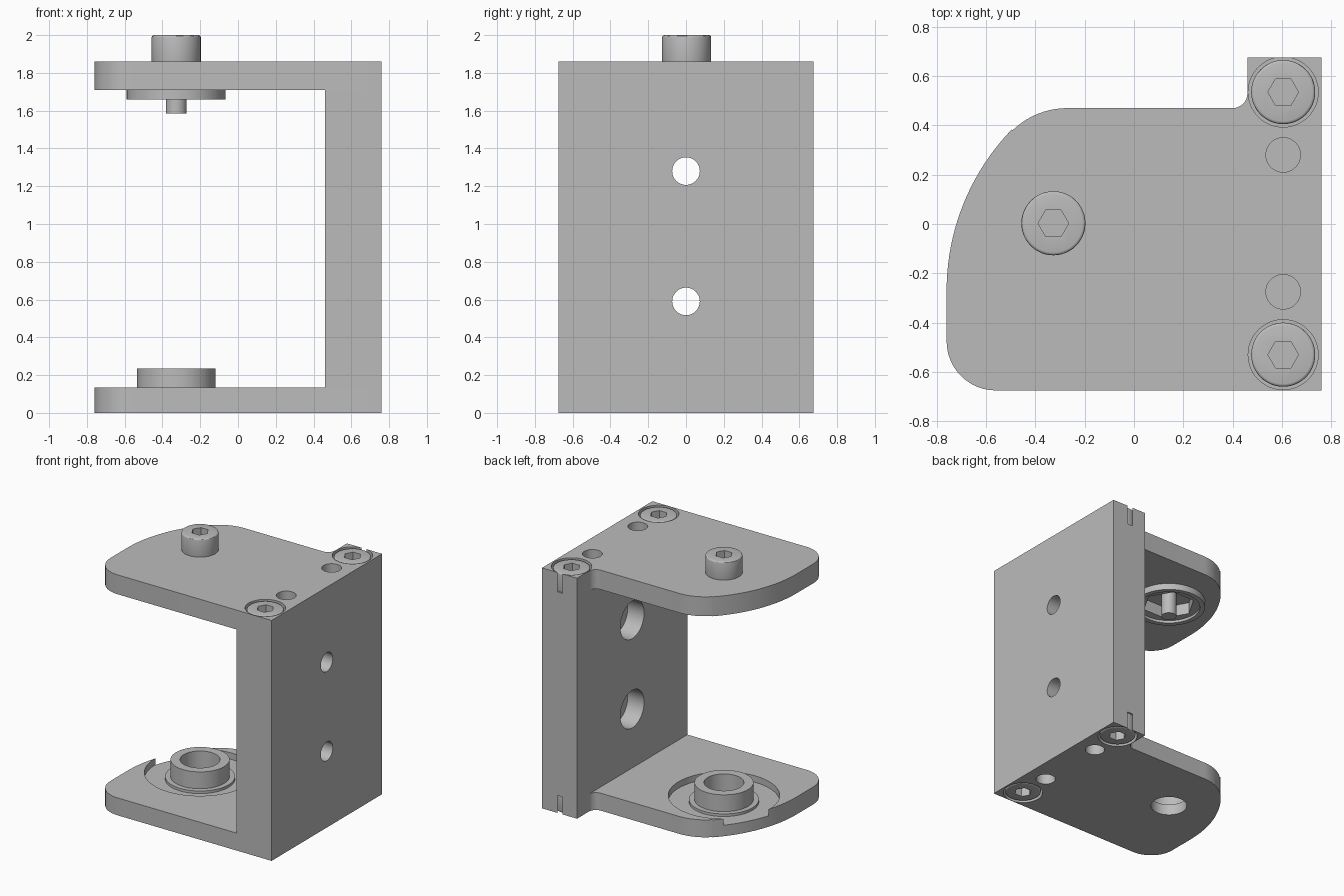
import bpy, bmesh
from math import sin, cos, pi, radians

if "Cube" in bpy.data.objects:
    bpy.data.objects.remove(bpy.data.objects["Cube"], do_unlink=True)

grey = bpy.data.materials.new("machined_grey")
grey.use_nodes = True
grey.diffuse_color = (0.5, 0.5, 0.5, 1)
grey.node_tree.nodes["Principled BSDF"].inputs["Base Color"].default_value = (0.5, 0.5, 0.5, 1)

H, T = 1.86, 0.15            # frame height, plate thickness
PIVOT = (-0.327, 0.003)      # axis of the clamp screw and bushing
BOLT_X = 0.605


def arc(cx, cy, r, a0, a1, n):
    steps = [radians(a0 + (a1 - a0) * i / n) for i in range(n + 1)]
    return [(cx + r * cos(a), cy + r * sin(a)) for a in steps]


def circle(c, r, n=48):
    return arc(c[0], c[1], r, 0, 360, n)[:-1]


def prism(name, pts, z0, z1, along_x=False):
    """Extrude a closed outline along z, or along x with points read as (y, z)."""
    bm = bmesh.new()
    place = (lambda a, b, c: (c, a, b)) if along_x else (lambda a, b, c: (a, b, c))
    face = bm.faces.new([bm.verts.new(place(a, b, z0)) for a, b in pts])
    top = bmesh.ops.extrude_face_region(bm, geom=[face])["geom"]
    shift = place(0, 0, z1 - z0)
    bmesh.ops.translate(bm, vec=shift, verts=[v for v in top if isinstance(v, bmesh.types.BMVert)])
    bmesh.ops.recalc_face_normals(bm, faces=bm.faces)
    mesh = bpy.data.meshes.new(name)
    bm.to_mesh(mesh)
    bm.free()
    mesh.materials.append(grey)
    obj = bpy.data.objects.new(name, mesh)
    bpy.context.collection.objects.link(obj)
    return obj


def bake(obj):
    deps = bpy.context.evaluated_depsgraph_get()
    mesh = bpy.data.meshes.new_from_object(obj.evaluated_get(deps))
    obj.modifiers.clear()
    obj.data = mesh


def cut(obj, *cutters):
    for c in cutters:
        c.hide_render = True
        mod = obj.modifiers.new("cut", 'BOOLEAN')
        mod.operation, mod.solver, mod.object = 'DIFFERENCE', 'EXACT', c
    bake(obj)
    for c in cutters:
        bpy.data.objects.remove(c, do_unlink=True)


def cap_screw(name, c, base, top, r=0.13):
    """Cylindrical head with a softened rim and a hexagon socket."""
    head = prism(name, circle(c, r), base, top)
    mod = head.modifiers.new("rim", 'BEVEL')
    mod.width, mod.segments, mod.limit_method = 0.012, 3, 'ANGLE'
    mod.angle_limit = radians(40)
    bake(head)
    d = 1 if top > base else -1
    cut(head, prism("socket", circle(c, 0.062, 6), top - 0.07 * d, top + 0.05 * d))
    return head


# Shared plate outline: rounded nose, notch fillet and mounting tab
outline = [(0.76, -0.675)]
outline += arc(-0.56, -0.475, 0.2, 270, 180, 12)
outline += arc(0.18, -0.27, 0.94, 180, 136, 20)
outline += arc(-0.27, 0.15, 0.32, 134, 90, 10)
outline += arc(0.40, 0.53, 0.06, 270, 360, 8)
outline += [(0.46, 0.675), (0.76, 0.675)]

# Upright wall with two counterbored mounting holes
wall = prism("upright_wall", [(0.46, -0.675), (0.76, -0.675), (0.76, 0.675), (0.46, 0.675)],
             T - 0.015, H - T)
drills = []
for z in (0.59, 1.28):
    drills.append(prism("drill", circle((0, z), 0.073), 0.3, 0.9, True))
    drills.append(prism("bore", circle((0, z), 0.145), 0.3, 0.6, True))
cut(wall, *drills)

# Plates, each with bolt counterbores, dowel holes and screws
top_plate = prism("top_plate", outline, H - T, H)
bottom_plate = prism("bottom_plate", outline, 0, T - 0.015)
for plate, outer, d in ((top_plate, H, 1), (bottom_plate, 0, -1)):
    holes = []
    for y, r in ((0.535, 0.142), (-0.53, 0.142), (0.28, 0.07), (-0.275, 0.07)):
        holes.append(prism("hole", circle((BOLT_X, y), r), outer - 0.3 * d, outer + 0.1 * d))
    cut(plate, *holes)
    for side, y in (("back", 0.535), ("front", -0.53)):
        name = ("top_" if d > 0 else "bottom_") + side + "_bolt"
        cap_screw(name, (BOLT_X, y), outer - 0.18 * d, outer - 0.004 * d)

# Bottom plate: shallow round recess breaking through the nose, plus bore
cut(bottom_plate, prism("recess", circle(PIVOT, 0.39, 72), 0.085, 0.3),
    prism("bore", circle(PIVOT, 0.13), -0.1, 0.3))

# Bushing standing in the recess
for name, r, z0, z1 in (("bushing_flange", 0.245, 0.08, 0.105), ("bushing", 0.207, 0.08, 0.235)):
    ring = prism(name, circle(PIVOT, r, 64), z0, z1)
    cut(ring, prism("bore", circle(PIVOT, 0.14), -0.1, 0.4))

# Clamp pad under the top plate with a hexagonal pocket
pad = prism("clamp_pad", circle(PIVOT, 0.262, 64), 1.66, H - T)
cut(pad, prism("dish", circle(PIVOT, 0.225, 64), 1.6, 1.68),
    prism("pocket", circle(PIVOT, 0.19, 6), 1.6, 1.8))
cut(top_plate, prism("pocket", circle(PIVOT, 0.19, 6), 1.6, 1.77))

# Clamp screw: head above, tip below
cap_screw("clamp_screw_head", PIVOT, H - 0.03, 2.0)
prism("clamp_screw_tip", circle(PIVOT, 0.055, 32), 1.585, 1.8)

# Smooth round walls, keep edges sharp
bpy.ops.object.select_all(action='DESELECT')
for obj in bpy.context.collection.objects:
    if obj.type == 'MESH':
        obj.select_set(True)
        bpy.context.view_layer.objects.active = obj
bpy.ops.object.shade_smooth_by_angle(angle=radians(30))
